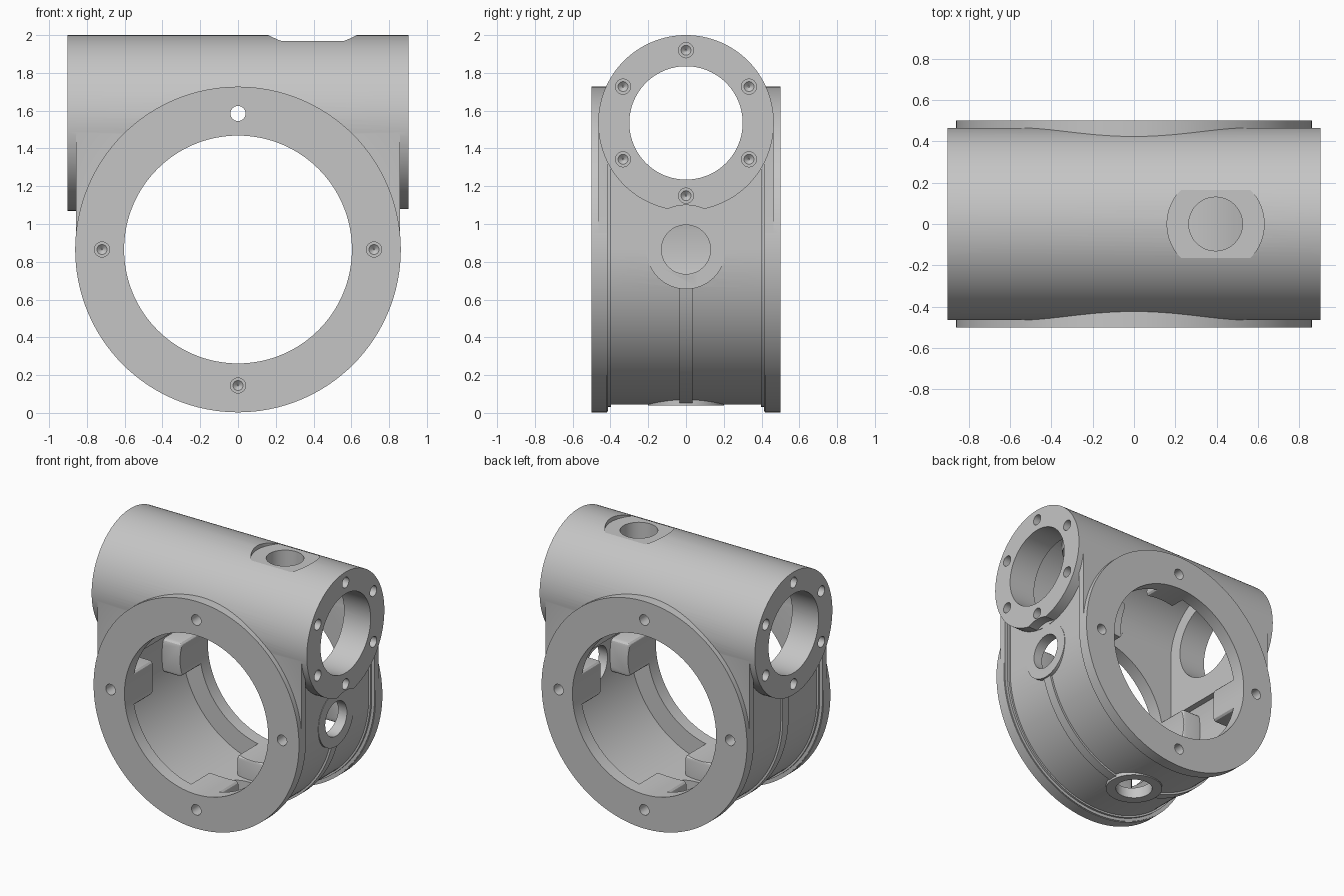
import bpy, bmesh, math
from mathutils import Matrix, Vector

cube = bpy.data.objects.get("Cube")
if cube:
    bpy.data.objects.remove(cube, do_unlink=True)

RING_Z, TUBE_Z = 0.865, 1.535

metal = bpy.data.materials.new("cast_grey")
metal.use_nodes = True
metal.diffuse_color = (0.56, 0.56, 0.56, 1)
metal.node_tree.nodes["Principled BSDF"].inputs["Base Color"].default_value = (0.56, 0.56, 0.56, 1)


def finish(bm, name):
    bmesh.ops.recalc_face_normals(bm, faces=bm.faces)
    mesh = bpy.data.meshes.new(name)
    bm.to_mesh(mesh)
    bm.free()
    mesh.materials.append(metal)
    ob = bpy.data.objects.new(name, mesh)
    bpy.context.scene.collection.objects.link(ob)
    return ob


def rod(name, start, end, r, r_end=None, seg=96):
    """Round bar or cone between two points."""
    a, b = Vector(start), Vector(end)
    d = b - a
    bm = bmesh.new()
    mat = Matrix.Translation((a + b) / 2) @ d.to_track_quat('Z', 'Y').to_matrix().to_4x4()
    bmesh.ops.create_cone(bm, cap_ends=True, segments=seg, radius1=r,
                          radius2=r if r_end is None else r_end, depth=d.length, matrix=mat)
    return finish(bm, name)


def box(name, lo, hi, round_edges=0):
    lo, hi = Vector(lo), Vector(hi)
    bm = bmesh.new()
    bmesh.ops.create_cube(bm, size=1, matrix=Matrix.Translation((lo + hi) / 2)
                          @ Matrix.Diagonal((*(hi - lo), 1)))
    if round_edges:
        bmesh.ops.bevel(bm, geom=bm.edges[:], offset=round_edges, segments=3,
                        profile=0.5, affect='EDGES')
    return finish(bm, name)


def saddle(name, r, half, top, y=0):
    """Half-round lower body with straight sides rising to the tube."""
    bm = bmesh.new()
    pts = [(r, top)]
    for i in range(65):
        t = -math.pi * i / 64
        pts.append((r * math.cos(t), RING_Z + r * math.sin(t)))
    pts.append((-r, top))
    face = bm.faces.new([bm.verts.new((x, y - half, z)) for x, z in pts])
    ext = bmesh.ops.extrude_face_region(bm, geom=[face])
    verts = [v for v in ext["geom"] if isinstance(v, bmesh.types.BMVert)]
    bmesh.ops.translate(bm, verts=verts, vec=(0, 2 * half, 0))
    return finish(bm, name)


def combine(target, other, op):
    mod = target.modifiers.new("cut", 'BOOLEAN')
    mod.operation, mod.solver, mod.object = op, 'EXACT', other
    dg = bpy.context.evaluated_depsgraph_get()
    dg.update()
    mesh = bpy.data.meshes.new_from_object(target.evaluated_get(dg))
    target.modifiers.clear()
    target.data = mesh
    bpy.data.objects.remove(other, do_unlink=True)


def add(other):
    combine(housing, other, 'UNION')


def cut(other):
    combine(housing, other, 'DIFFERENCE')


def drill(point, inward, depth):
    """Blind screw hole with a pointed end."""
    p, d = Vector(point), Vector(inward)
    cut(rod("screw_hole", p - d * 0.03, p + d * depth, 0.04, seg=32))
    cut(rod("screw_tip", p + d * (depth - 0.005), p + d * (depth + 0.02), 0.032, 0.004, seg=32))


# Main body with side walls
housing = saddle("gear_housing", 0.82, 0.43, 1.5)
for s in (-1, 1):
    # Raised edge plates, running up the tube's flanks
    add(saddle("edge_plate", 0.857, 0.025, 1.53, s * 0.437))
    # Round flange
    add(rod("flange", (0, s * 0.418, RING_Z), (0, s * 0.5, RING_Z), 0.862, seg=128))
    # Small fillet behind the flange
    add(saddle("fillet", 0.834, 0.01, 1.52, s * 0.406))

# Centre rib around the body
add(saddle("centre_rib", 0.836, 0.035, 1.4))

# Plug bosses on the left side and underneath
add(rod("side_boss", (0.75, 0, RING_Z), (0.823, 0, RING_Z), 0.21, seg=64))
add(rod("bottom_boss", (0, 0, 0.12), (0, 0, 0.038), 0.2, seg=64))

# Cross tube
add(rod("cross_tube", (-0.903, 0, TUBE_Z), (0.903, 0, TUBE_Z), 0.465, seg=128))

# Gear cavity below, opening into a flat-ended chamber inside the tube
cavity = rod("cavity", (0, -0.4, RING_Z), (0, 0.4, RING_Z), 0.75, seg=128)
for s in (-1, 1):
    combine(cavity, box("bearing_ledge", (s * 0.88 - 0.2, -0.5, 1.05), (s * 0.88 + 0.2, 0.5, 1.7)),
            'DIFFERENCE')
combine(cavity, box("chamber", (-0.68, -0.4, 0.95), (0.68, 0.4, TUBE_Z)), 'UNION')
combine(cavity, rod("chamber_roof", (-0.68, 0, TUBE_Z), (0.68, 0, TUBE_Z), 0.402), 'UNION')

# Screw bosses and plug boss left standing in the cavity
for s in (-1, 1):
    for k in range(4):
        t = k * math.pi / 2
        x, z = 0.72 * math.cos(t), RING_Z + 0.72 * math.sin(t)
        combine(cavity, box("screw_boss", (x - 0.13, s * 0.31 - 0.15, z - 0.13),
                            (x + 0.13, s * 0.31 + 0.15, z + 0.13), 0.03), 'DIFFERENCE')
combine(cavity, rod("top_boss", (0.395, 0, 1.835), (0.395, 0, 2), 0.21, seg=64), 'DIFFERENCE')
cut(cavity)

# Main opening and tube bore
cut(rod("main_opening", (0, -0.7, RING_Z), (0, 0.7, RING_Z), 0.603, seg=128))
cut(rod("tube_bore", (-1, 0, TUBE_Z), (1, 0, TUBE_Z), 0.3, seg=96))

# Plug holes with flat seats
cut(rod("top_seat", (0.395, 0, 1.97), (0.395, 0, 2.1), 0.235, seg=64))
cut(rod("top_hole", (0.395, 0, 1.7), (0.395, 0, 2.1), 0.13, seg=48))
cut(rod("side_seat", (0.8235, 0, RING_Z), (1, 0, RING_Z), 0.235, seg=64))
cut(rod("side_hole", (0.62, 0, RING_Z), (1, 0, RING_Z), 0.13, seg=48))
cut(rod("bottom_seat", (0, 0, 0.0375), (0, 0, -0.1), 0.2, seg=64))
cut(rod("bottom_hole", (0, 0, -0.1), (0, 0, 0.3), 0.13, seg=48))

# Screw holes in flanges and tube ends
for s in (-1, 1):
    for k in range(4):
        t = k * math.pi / 2
        drill((0.72 * math.cos(t), s * 0.5, RING_Z + 0.72 * math.sin(t)), (0, -s, 0),
              0.25 if k == 1 else 0.13)
    for k in range(6):
        t = math.pi / 2 + k * math.pi / 3
        drill((s * 0.903, 0.385 * math.cos(t), TUBE_Z + 0.385 * math.sin(t)), (-s, 0, 0), 0.13)

# Smooth shading with crisp edges
bpy.context.view_layer.objects.active = housing
housing.select_set(True)
bpy.ops.object.shade_smooth_by_angle(angle=math.radians(16))
